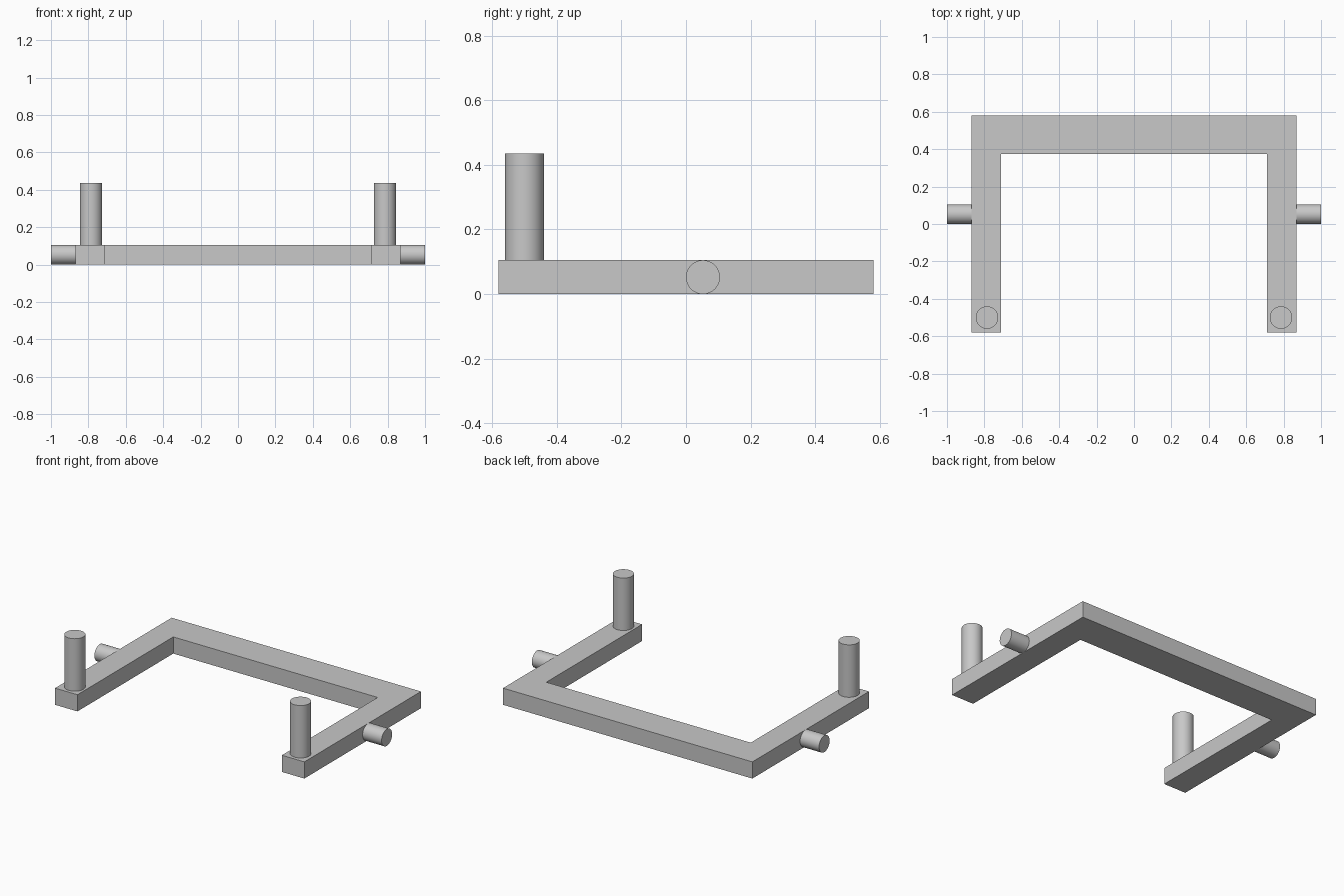
import bpy, bmesh, math

cube = bpy.data.objects.get("Cube")
if cube:
    bpy.data.objects.remove(cube, do_unlink=True)

# Single grey material
GREY = (0.58, 0.58, 0.58, 1)
grey = bpy.data.materials.new("light grey")
grey.use_nodes = True
grey.diffuse_color = GREY
grey.node_tree.nodes["Principled BSDF"].inputs["Base Color"].default_value = GREY

HEIGHT = 0.105
OUTER, INNER = 0.868, 0.712
FRONT, BACK, BACK_INNER = -0.58, 0.58, 0.373


def frame():
    """U-shaped flat bar: one outline extruded upwards."""
    outline = [(-OUTER, FRONT), (-INNER, FRONT), (-INNER, BACK_INNER),
               (INNER, BACK_INNER), (INNER, FRONT), (OUTER, FRONT),
               (OUTER, BACK), (-OUTER, BACK)]
    bm = bmesh.new()
    base = bm.faces.new([bm.verts.new((x, y, 0)) for x, y in outline])
    top = bmesh.ops.extrude_face_region(bm, geom=[base])
    verts = [v for v in top["geom"] if isinstance(v, bmesh.types.BMVert)]
    bmesh.ops.translate(bm, verts=verts, vec=(0, 0, HEIGHT))
    bmesh.ops.recalc_face_normals(bm, faces=bm.faces)
    mesh = bpy.data.meshes.new("u_frame")
    bm.to_mesh(mesh)
    bm.free()
    obj = bpy.data.objects.new("u_frame", mesh)
    bpy.context.collection.objects.link(obj)
    mesh.materials.append(grey)


def pin(name, radius, length, centre, turn=0):
    """Smooth round pin with sharp end caps."""
    bpy.ops.mesh.primitive_cylinder_add(vertices=64, radius=radius, depth=length,
                                        location=centre, rotation=(0, turn, 0))
    obj = bpy.context.object
    obj.name = name
    obj.data.materials.append(grey)
    bpy.ops.object.shade_smooth_by_angle(angle=math.radians(30))


frame()

# Upright posts at the arm tips and sideways pivots on the arms
POST_TOP = 0.435
PIVOT = HEIGHT / 2
for side, s in (("left", 1), ("right", -1)):
    pin(side + "_post", 0.06, POST_TOP - HEIGHT,
        (s * 0.786, -0.5, (POST_TOP + HEIGHT) / 2))
    pin(side + "_pivot", PIVOT, 1 - OUTER,
        (s * (1 + OUTER) / 2, PIVOT, PIVOT), math.pi / 2)
